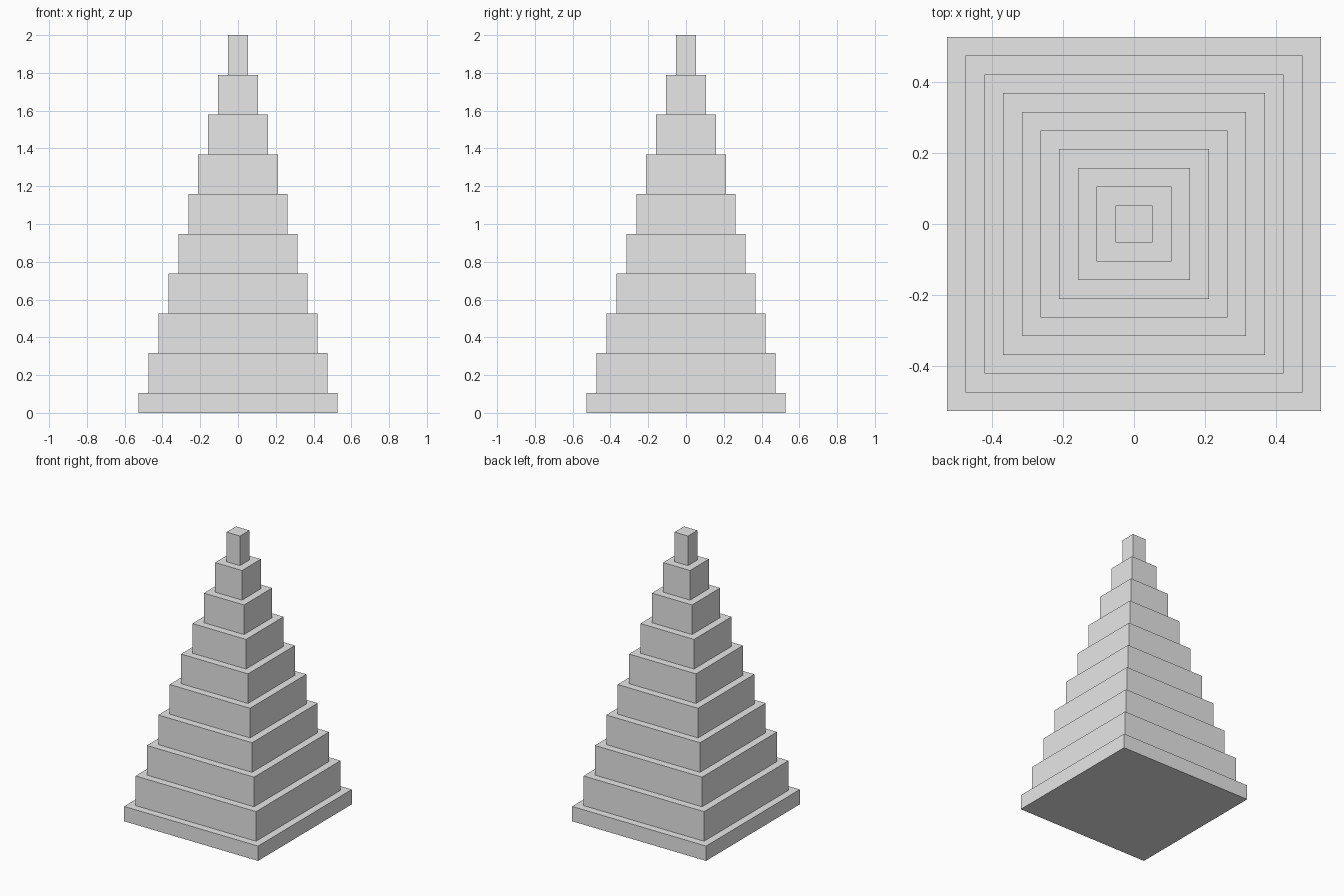
import bpy

cube = bpy.data.objects.get("Cube")
if cube:
    bpy.data.objects.remove(cube, do_unlink=True)

# Plain grey stone
GREY = (0.8, 0.8, 0.8, 1.0)
stone = bpy.data.materials.new("light_grey")
stone.use_nodes = True
stone.diffuse_color = GREY
for node in stone.node_tree.nodes:
    if node.type == 'BSDF_PRINCIPLED':
        node.inputs["Base Color"].default_value = GREY

TIERS = 10
UNIT = 2.0 / (4 * TIERS - 2)   # width lost per side at each step


def add_tier(name, half_width, bottom, height):
    bpy.ops.mesh.primitive_cube_add(size=1, location=(0, 0, bottom + height / 2))
    tier = bpy.context.object
    tier.name = name
    tier.scale = (2 * half_width, 2 * half_width, height)
    bpy.ops.object.transform_apply(location=False, rotation=False, scale=True)
    tier.data.materials.append(stone)


# Stacked square tiers; the base slab is half as tall as the others
bottom = 0.0
for i in range(TIERS):
    height = UNIT * (2 if i == 0 else 4)
    name = "base_slab" if i == 0 else f"tier_{i + 1}"
    add_tier(name, UNIT * (TIERS - i), bottom, height)
    bottom += height
